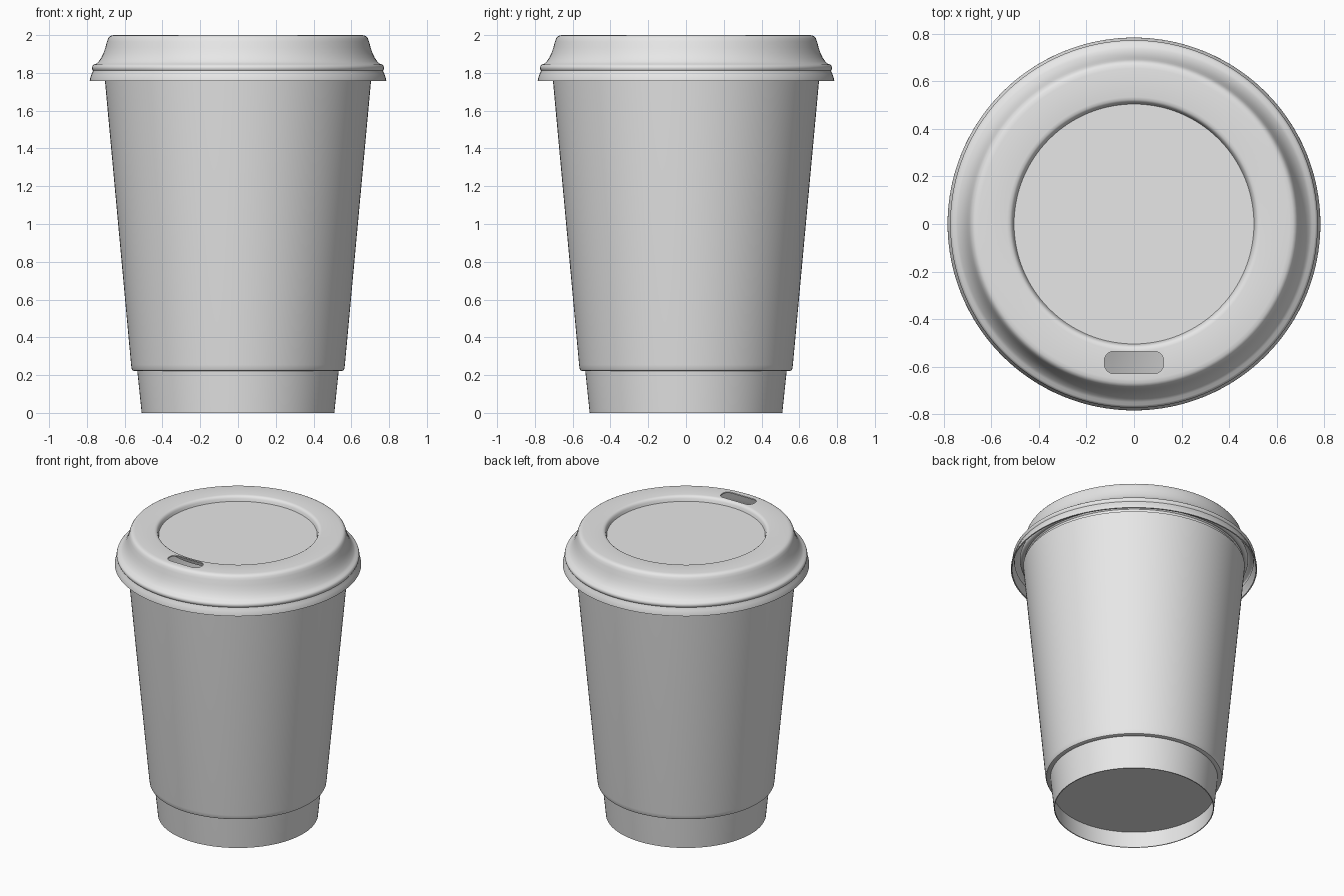
import bpy, bmesh, math

if "Cube" in bpy.data.objects:
    bpy.data.objects.remove(bpy.data.objects["Cube"])

SEG = 128
grey = bpy.data.materials.new("light grey")
grey.diffuse_color = (0.8, 0.8, 0.8, 1)
grey.use_nodes = True
grey.node_tree.nodes["Principled BSDF"].inputs["Base Color"].default_value = grey.diffuse_color


def finish(name, bm):
    me = bpy.data.meshes.new(name)
    bm.to_mesh(me)
    bm.free()
    me.materials.append(grey)
    ob = bpy.data.objects.new(name, me)
    bpy.context.collection.objects.link(ob)
    return ob


def lathe(name, profile):
    """Revolve (radius, z) points around z; radius 0 becomes a pole."""
    bm = bmesh.new()
    rings = []
    for r, z in profile:
        n = 1 if r == 0 else SEG
        rings.append([bm.verts.new((r * math.cos(2 * math.pi * i / SEG),
                                    r * math.sin(2 * math.pi * i / SEG), z)) for i in range(n)])
    for a, b in zip(rings, rings[1:]):
        for i in range(SEG):
            j = (i + 1) % SEG
            q = [a[i % len(a)], a[j % len(a)], b[j % len(b)], b[i % len(b)]]
            bm.faces.new(list(dict.fromkeys(q)))
    return finish(name, bm)


def select(ob):
    bpy.ops.object.select_all(action='DESELECT')
    ob.select_set(True)
    bpy.context.view_layer.objects.active = ob


def smooth(ob, angle=35):
    select(ob)
    bpy.ops.object.shade_smooth_by_angle(angle=math.radians(angle))


# paper cup: recessed floor, foot, tapered wall, rolled rim, inside
rim = [(0.708 + 0.02 * math.cos(t), 1.825 + 0.02 * math.sin(t))
       for t in [math.radians(-120 + 30 * k) for k in range(10)]]
cup = lathe("cup", [(0, 0.118), (0.515, 0.118), (0.504, 0), (0.51, 0), (0.534, 0.23),
                    (0.69, 1.80)] + rim + [(0.682, 1.80), (0.517, 0.128), (0, 0.128)])
smooth(cup)

# outer sleeve with a rounded lower edge
sleeve = lathe("sleeve", [(0.53, 0.222), (0.552, 0.222), (0.559, 0.225), (0.563, 0.233),
                          (0.566, 0.255), (0.706, 1.775), (0.69, 1.78)])
smooth(sleeve)

# lid: skirt, bead, flared shoulder, flat top ring, sunken centre
lid = lathe("lid", [(0.785, 1.758), (0.784, 1.768), (0.776, 1.792), (0.770, 1.804), (0.768, 1.812),
                    (0.772, 1.818), (0.774, 1.827), (0.771, 1.837), (0.763, 1.844),
                    (0.750, 1.849), (0.738, 1.860), (0.724, 1.880), (0.712, 1.905),
                    (0.702, 1.935), (0.694, 1.965), (0.688, 1.982), (0.680, 1.993),
                    (0.670, 1.998), (0.655, 2.0), (0.535, 2.0), (0.523, 1.998),
                    (0.515, 1.992), (0.510, 1.982), (0.505, 1.965), (0, 1.965)])

# rounded slot used to cut the drinking hole
bm = bmesh.new()
c = 0.04
loop = []
for k, (sx, sy) in enumerate([(1, 1), (-1, 1), (-1, -1), (1, -1)]):
    for s in range(7):
        t = math.pi / 2 * (k + s / 6)
        loop.append(bm.verts.new((sx * (0.125 - c) + c * math.cos(t),
                                  -0.583 + sy * (0.047 - c) + c * math.sin(t), 1.93)))
base = bm.faces.new(loop)
top = bmesh.ops.extrude_face_region(bm, geom=[base])["geom"]
bmesh.ops.translate(bm, vec=(0, 0, 0.12), verts=[v for v in top if isinstance(v, bmesh.types.BMVert)])
bmesh.ops.recalc_face_normals(bm, faces=bm.faces)
cutter = finish("hole_cutter", bm)
cutter.hide_render = True

# give the lid thickness and cut the hole
select(lid)
m = lid.modifiers.new("thickness", 'SOLIDIFY')
m.thickness, m.offset = 0.008, -1
bpy.ops.object.modifier_apply(modifier=m.name)
m = lid.modifiers.new("drinking hole", 'BOOLEAN')
m.operation, m.object, m.solver = 'DIFFERENCE', cutter, 'EXACT'
bpy.ops.object.modifier_apply(modifier=m.name)
bpy.data.objects.remove(cutter)
smooth(lid, 40)
